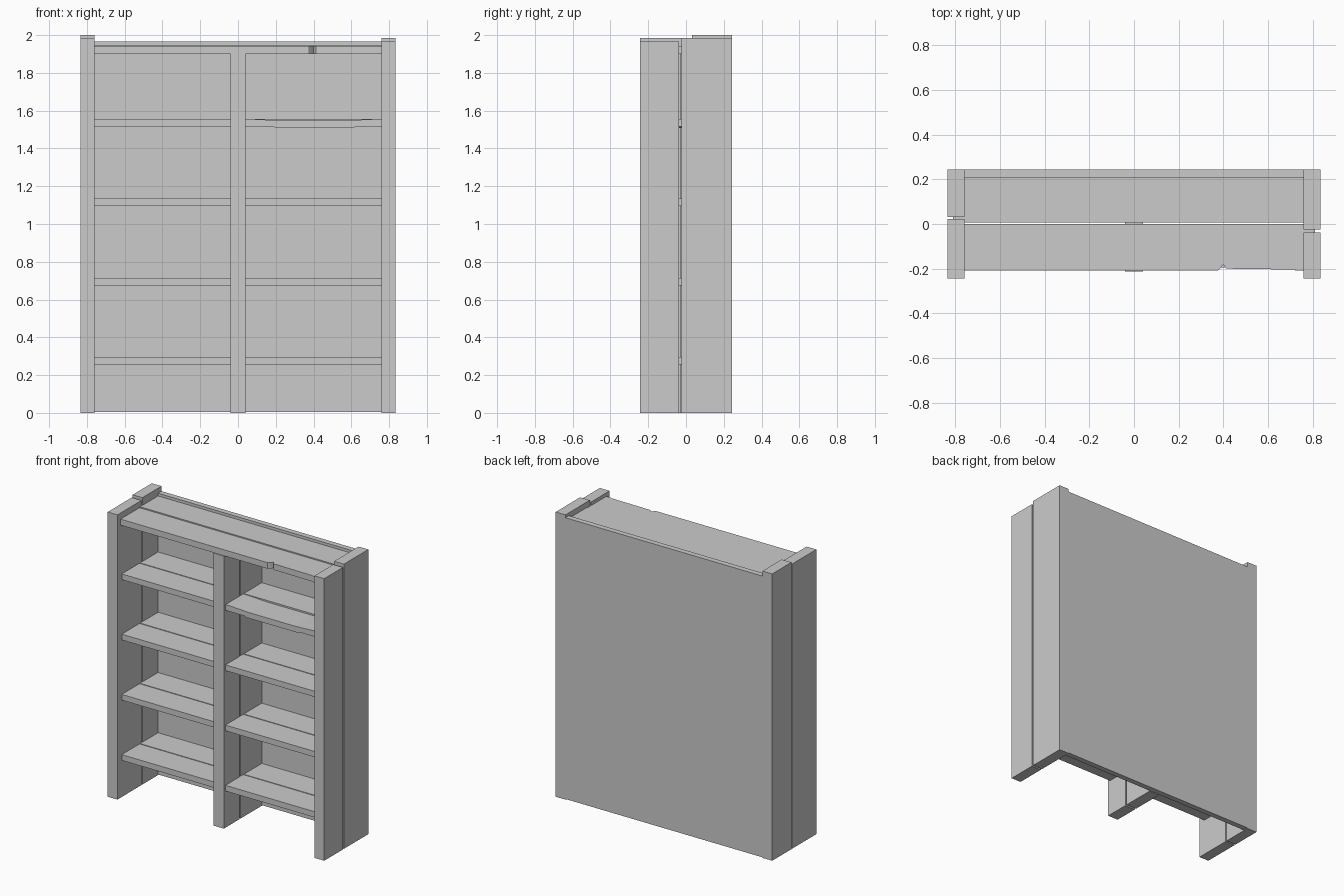
import bpy
import bmesh

cube = bpy.data.objects.get("Cube")
if cube:
    bpy.data.objects.remove(cube, do_unlink=True)

# One plain grey for all the boards
grey = bpy.data.materials.new("plain grey")
grey.use_nodes = True
COLOUR = (0.6, 0.6, 0.6, 1)
grey.diffuse_color = COLOUR
grey.node_tree.nodes["Principled BSDF"].inputs["Base Color"].default_value = COLOUR


def prism(name, outline, low, high, axis="z"):
    """Extrude an outline: (x, y) along z, or (x, z) along y."""
    bm = bmesh.new()
    place = (lambda a, b: (a, b, low)) if axis == "z" else (lambda a, b: (a, low, b))
    face = bm.faces.new([bm.verts.new(place(a, b)) for a, b in outline])
    grown = bmesh.ops.extrude_face_region(bm, geom=[face])["geom"]
    shift = (0, 0, high - low) if axis == "z" else (0, high - low, 0)
    bmesh.ops.translate(bm, vec=shift, verts=[v for v in grown if isinstance(v, bmesh.types.BMVert)])
    bmesh.ops.recalc_face_normals(bm, faces=bm.faces)
    mesh = bpy.data.meshes.new(name)
    bm.to_mesh(mesh)
    bm.free()
    mesh.materials.append(grey)
    obj = bpy.data.objects.new(name, mesh)
    bpy.context.collection.objects.link(obj)
    return obj


def board(name, x, y, z):
    return prism(name, [(x[0], y[0]), (x[1], y[0]), (x[1], y[1]), (x[0], y[1])], *z)


# Side walls: two upright planks each, with a narrow gap and uneven tops
board("right_side_front_plank", (-0.835, -0.76), (-0.243, 0.022), (0, 1.985))
board("right_side_back_plank", (-0.835, -0.76), (0.032, 0.243), (0, 2.0))
board("left_side_front_plank", (0.76, 0.835), (-0.243, -0.037), (0, 1.967))
board("left_side_back_plank", (0.76, 0.835), (-0.025, 0.243), (0, 1.985))

# Back panel
board("back_panel", (-0.76, 0.76), (0.205, 0.243), (0.004, 1.965))

# Middle divider
board("divider_front_plank", (-0.04, 0.04), (-0.213, -0.04), (0, 1.9))
board("divider_back_plank", (-0.04, 0.04), (-0.028, 0.205), (0, 1.9))

# Top shelf, with a chip out of its front edge
prism("top_front_plank", [(-0.81, -0.208), (0.375, -0.208), (0.385, -0.2), (0.4, -0.18),
                          (0.412, -0.2), (0.72, -0.204), (0.72, -0.208), (0.81, -0.208),
                          (0.81, 0), (-0.81, 0)], 1.9, 1.942)
board("top_back_plank", (-0.81, 0.81), (0.007, 0.205), (1.9, 1.946))

# Shelves: four on each side of the divider, the upper left front plank sagging
for side, x in (("right", (-0.81, -0.02)), ("left", (0.02, 0.81))):
    for i in range(4):
        z = 0.255 + 0.42 * i
        name = f"{side}_shelf_{i + 1}"
        if side == "left" and i == 3:
            prism(name + "_front_plank", [(x[0], z), (0.19, z), (0.2, z - 0.007), (0.61, z - 0.007),
                                          (0.62, z), (x[1], z), (x[1], z + 0.04), (0.72, z + 0.04),
                                          (0.57, z + 0.033), (0.22, z + 0.033), (0.08, z + 0.04),
                                          (x[0], z + 0.04)], -0.195, 0, axis="y")
        else:
            board(name + "_front_plank", x, (-0.195, 0), (z, z + 0.04))
        board(name + "_back_plank", x, (0.007, 0.205), (z, z + 0.04))
